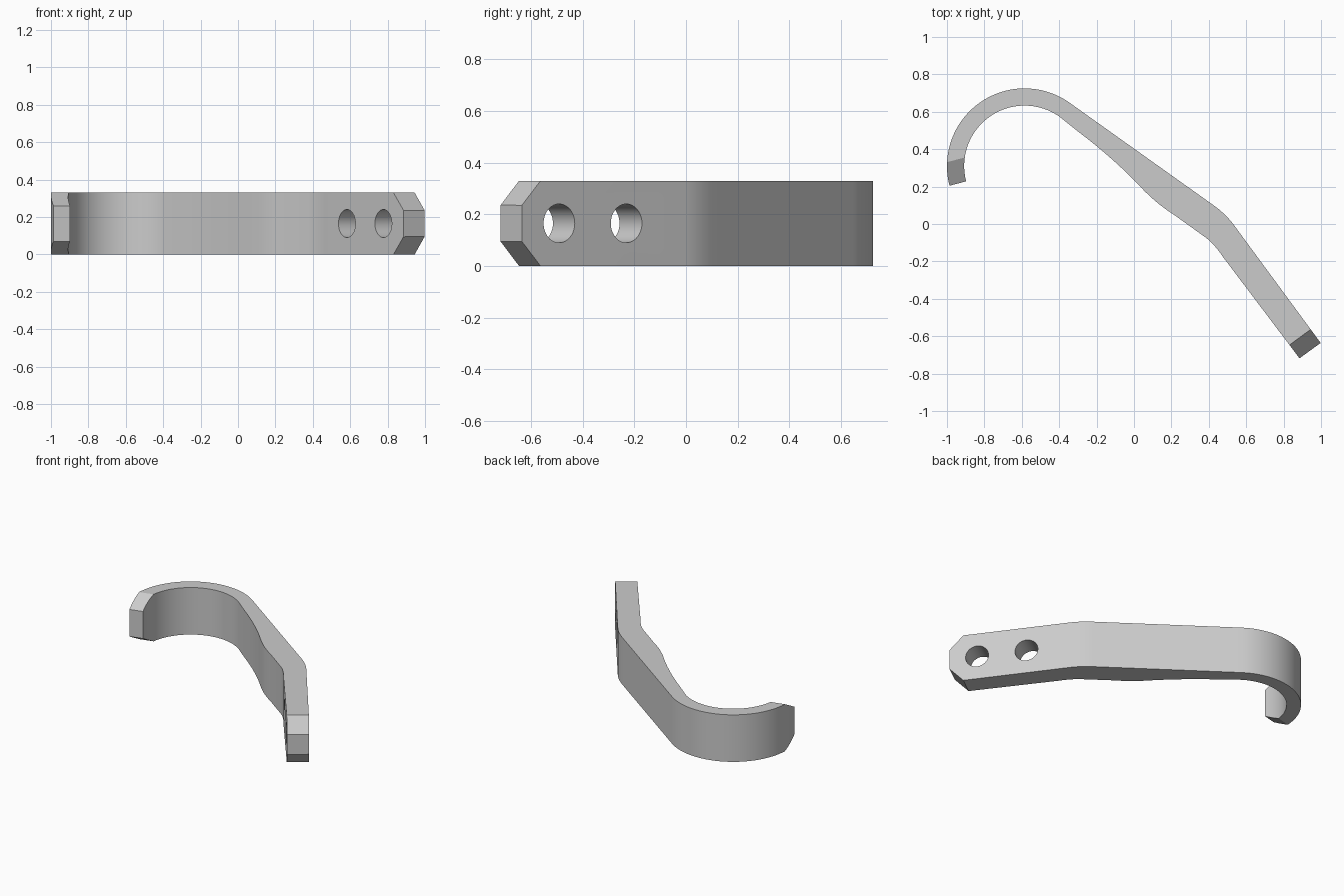
import bpy, bmesh, math
from mathutils import Vector, Matrix

cube = bpy.data.objects.get("Cube")
if cube:
    bpy.data.objects.remove(cube, do_unlink=True)

H = 0.33
ARC_CENTRE = Vector((-0.585, 0.31))
R_OUT, R_IN = 0.415, 0.323
START, END = math.radians(54.5), math.radians(194.7)

steel = bpy.data.materials.new("plain grey")
steel.use_nodes = True
GREY = (0.6, 0.6, 0.6, 1)
steel.diffuse_color = GREY
steel.node_tree.nodes["Principled BSDF"].inputs["Base Color"].default_value = GREY


def arc(radius, steps=48):
    angles = [START + (END - START) * i / steps for i in range(steps + 1)]
    return [ARC_CENTRE + radius * Vector((math.cos(a), math.sin(a))) for a in angles]


def bend(a, b, c, steps=8):
    """Rounded corner from a to c, pulled towards b."""
    a, b, c = Vector(a), Vector(b), Vector(c)
    ts = [i / steps for i in range(steps + 1)]
    return [a * (1 - t) ** 2 + b * 2 * t * (1 - t) + c * t * t for t in ts]


def prism(name, points, depth):
    """Solid made by pushing a closed outline along its normal."""
    bm = bmesh.new()
    face = bm.faces.new([bm.verts.new(p) for p in points])
    new = bmesh.ops.extrude_face_region(bm, geom=[face])["geom"]
    bmesh.ops.translate(bm, vec=depth, verts=[v for v in new if isinstance(v, bmesh.types.BMVert)])
    bmesh.ops.recalc_face_normals(bm, faces=bm.faces)
    mesh = bpy.data.meshes.new(name)
    bm.to_mesh(mesh)
    bm.free()
    obj = bpy.data.objects.new(name, mesh)
    bpy.context.collection.objects.link(obj)
    mesh.materials.append(steel)
    return obj


def cut(target, cutter):
    cutter.hide_render = True
    mod = target.modifiers.new("cut", "BOOLEAN")
    mod.operation, mod.solver, mod.object = "DIFFERENCE", "EXACT", cutter
    bpy.context.view_layer.objects.active = target
    bpy.ops.object.modifier_apply(modifier=mod.name)
    bpy.data.objects.remove(cutter, do_unlink=True)


# Hook outline: mounting leg, thickened elbow, arm and curled tip
outline = [Vector((0.885, -0.718)), Vector((0.998, -0.636))]
outline += bend((0.53, 0.0), (0.488, 0.056), (0.42, 0.104))
outline += arc(R_OUT)
outline += reversed(arc(R_IN))
outline += bend((-0.3, 0.495), (-0.1, 0.345), (0.06, 0.172))
outline += bend((0.1, 0.135), (0.15, 0.09), (0.22, 0.045))
outline += bend((0.38, -0.07), (0.43, -0.107), (0.475, -0.175))
hook = prism("wall_hook", [p.to_3d() for p in outline], Vector((0, 0, H)))


# Chamfers above and below each end
def chamfer(centre, along, length, drop):
    along = Vector(along).normalized().to_3d()
    side = Vector((-along.y, along.x, 0))
    base = Vector(centre).to_3d() - side * 0.15
    section = [(-1.5 * length, 0.5 * drop), (0.5 * length, -1.5 * drop), (0.5 * length, 0.5 * drop)]
    for z, sign in ((H, 1), (0, -1)):
        pts = [base + along * s + Vector((0, 0, z + sign * dz)) for s, dz in section]
        cut(hook, prism("chamfer_cutter", pts, side * 0.3))


LEG = Vector((0.592, -0.806))
chamfer((0.942, -0.677), LEG, 0.09, 0.095)
chamfer((-0.94, 0.217), (0.254, -0.967), 0.125, 0.07)

# Screw holes through the leg
axis = Vector((-LEG.y, LEG.x, 0))
for x, y in ((0.64, -0.275), (0.832, -0.535)):
    start = Vector((x, y, H / 2)) - axis * 0.2
    turns = [math.tau * i / 40 for i in range(40)]
    flat = LEG.to_3d()
    ring = [start + 0.075 * (flat * math.cos(t) + Vector((0, 0, math.sin(t)))) for t in turns]
    cut(hook, prism("hole_cutter", ring, axis * 0.4))

bpy.ops.object.select_all(action="DESELECT")
hook.select_set(True)
bpy.context.view_layer.objects.active = hook
bpy.ops.object.shade_smooth_by_angle(angle=math.radians(25))
